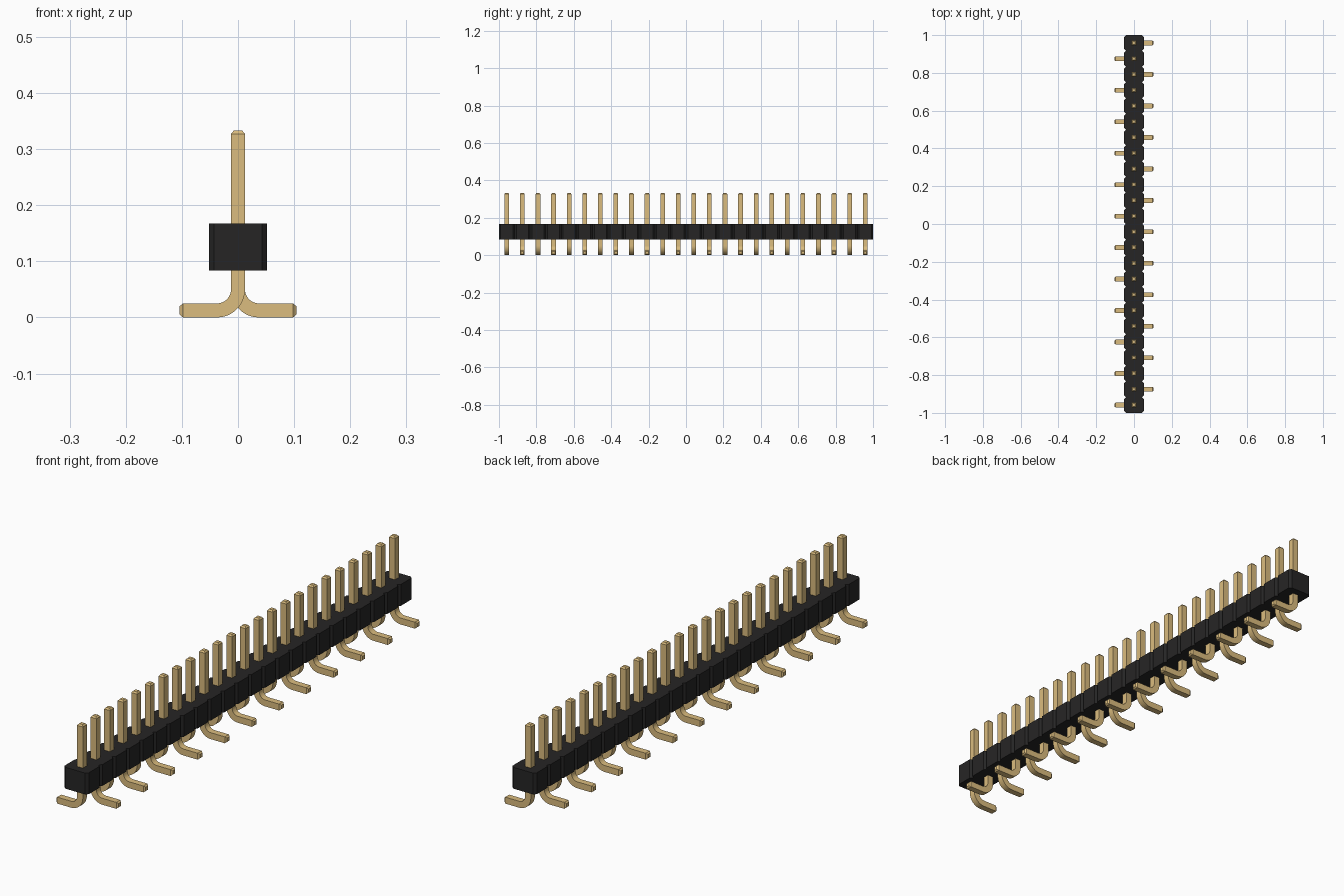
import bpy, bmesh, math

cube = bpy.data.objects.get("Cube")
if cube:
    bpy.data.objects.remove(cube, do_unlink=True)

COUNT = 24
PITCH = 2 / COUNT
HALF = 0.0125          # half thickness of the square pin
BEND = 0.0375          # centreline bend radius


def material(name, rgb):
    m = bpy.data.materials.new(name)
    m.use_nodes = True
    m.diffuse_color = (*rgb, 1)
    m.node_tree.nodes["Principled BSDF"].inputs["Base Color"].default_value = (*rgb, 1)
    return m


def finish(bm, name, mat):
    bmesh.ops.recalc_face_normals(bm, faces=bm.faces[:])
    mesh = bpy.data.meshes.new(name)
    bm.to_mesh(mesh)
    bm.free()
    mesh.materials.append(mat)
    return mesh


def add_object(name, mesh):
    ob = bpy.data.objects.new(name, mesh)
    bpy.context.scene.collection.objects.link(ob)
    return ob


black = material("black plastic", (0.0193, 0.0186, 0.0186))
gold = material("gold metal", (0.708, 0.504, 0.210))

# Housing: a row of chamfered cells, extruded from one outline
X, CH, Z0, Z1 = 0.052, 0.0095, 0.084, 0.167
side = []
for i in range(COUNT):
    y = -1 + i * PITCH
    side += [(X - CH, y), (X, y + CH), (X, y + PITCH - CH)]
side.append((X - CH, 1))
outline = side + [(-x, y) for x, y in reversed(side)]
bm = bmesh.new()
base = bm.faces.new([bm.verts.new((x, y, Z0)) for x, y in outline])
top = bmesh.ops.extrude_face_region(bm, geom=[base])
bmesh.ops.translate(bm, vec=(0, 0, Z1 - Z0),
                    verts=[v for v in top["geom"] if isinstance(v, bmesh.types.BMVert)])
add_object("housing", finish(bm, "housing", black))

# Pin: square section swept down the post, round the bend and along the foot
# Each station is (x, z, sweep angle, section half size)
stations = [(0, 0.333, 0, 0.0075), (0, 0.327, 0, HALF)]
for i in range(13):
    a = math.pi / 2 * i / 12
    stations.append((BEND * (1 - math.cos(a)), HALF + BEND * (1 - math.sin(a)), a, HALF))
stations += [(0.098, HALF, math.pi / 2, HALF), (0.104, HALF, math.pi / 2, 0.0075)]

bm = bmesh.new()
rings = []
for x, z, a, h in stations:
    nx, nz = math.cos(a) * h, math.sin(a) * h
    rings.append([bm.verts.new((x + s * nx, t * h, z + s * nz))
                  for s, t in ((-1, -1), (1, -1), (1, 1), (-1, 1))])
for r0, r1 in zip(rings, rings[1:]):
    for k in range(4):
        bm.faces.new((r0[k], r0[(k + 1) % 4], r1[(k + 1) % 4], r1[k]))
bm.faces.new(rings[0])
bm.faces.new(rings[-1])
pin_mesh = finish(bm, "pin", gold)

# Row of pins with feet alternating right and left
pins = []
for i in range(COUNT):
    pin = add_object(f"pin_{i + 1:02d}", pin_mesh)
    pin.location.y = -1 + (i + 0.5) * PITCH
    if i % 2 == 0:
        pin.rotation_euler.z = math.pi
    pins.append(pin)

# Smooth the bend, keep the square edges sharp
bpy.ops.object.select_all(action='DESELECT')
pins[0].select_set(True)
bpy.context.view_layer.objects.active = pins[0]
bpy.ops.object.shade_smooth_by_angle(angle=math.radians(25))
